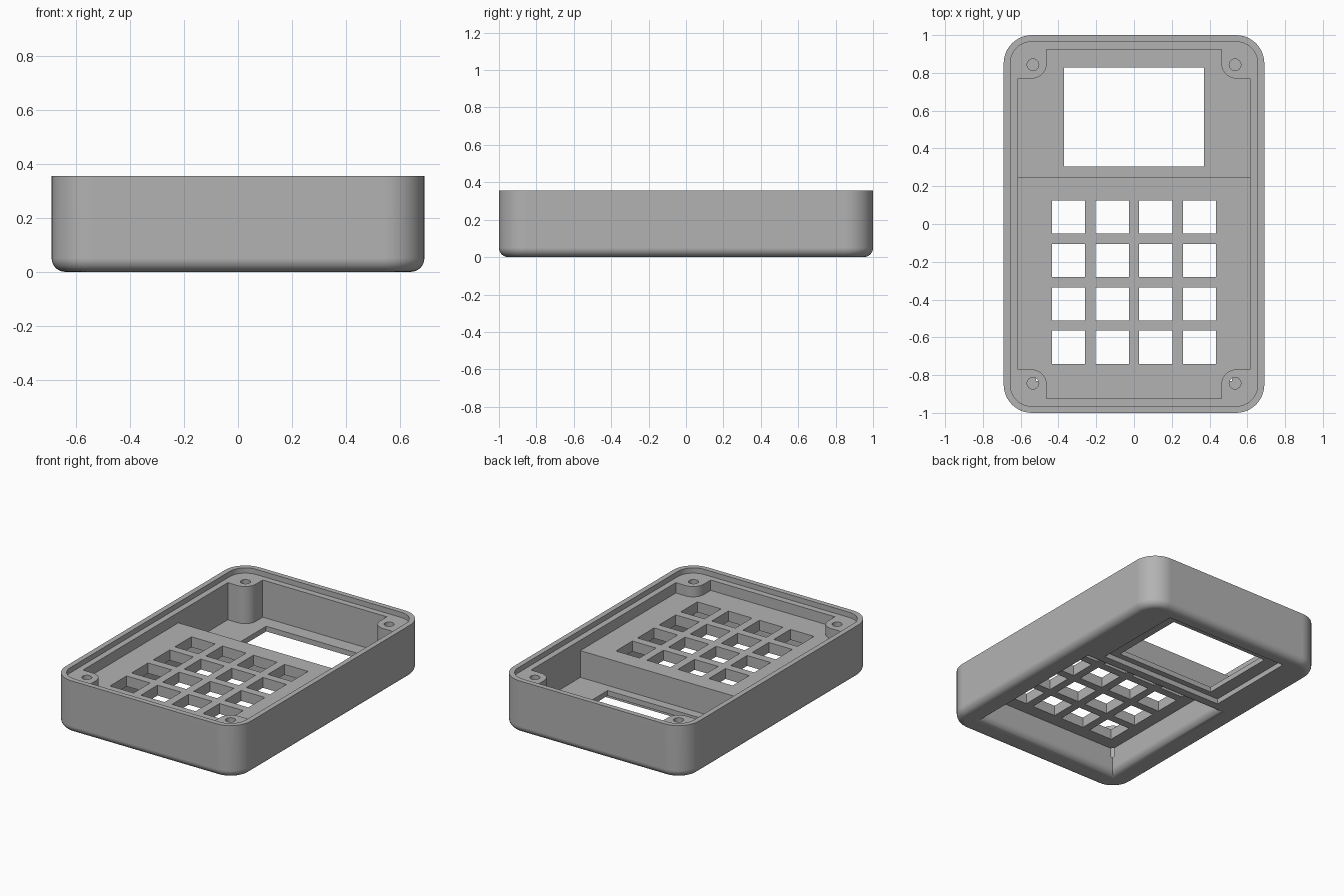
import bpy
import bmesh
from math import sin, cos, pi, radians

if "Cube" in bpy.data.objects:
    bpy.data.objects.remove(bpy.data.objects["Cube"], do_unlink=True)

grey = bpy.data.materials.new("plain grey")
grey.use_nodes = True
grey.diffuse_color = (0.45, 0.45, 0.45, 1)
grey.node_tree.nodes["Principled BSDF"].inputs["Base Color"].default_value = (0.45, 0.45, 0.45, 1)

HEIGHT = 0.355     # rim height
WALL = 0.07        # floor and plate thickness
LEDGE = 0.32       # lid ledge and post tops
DECK = 0.25        # top of the keypad deck
DECK_END = 0.245   # back edge of the keypad deck
FILLET = 0.05
ABOVE = HEIGHT + 0.1


def arc(cx, cy, r, a0, a1, n=12):
    return [(cx + r * cos(radians(a0 + (a1 - a0) * i / n)),
             cy + r * sin(radians(a0 + (a1 - a0) * i / n))) for i in range(n + 1)]


def rounded_rect(hx, hy, r):
    pts = []
    for k, (sx, sy) in enumerate([(1, 1), (-1, 1), (-1, -1), (1, -1)]):
        pts += arc(sx * (hx - r), sy * (hy - r), r, 90 * k, 90 * k + 90)
    return pts


def rect(x0, x1, y0, y1):
    return [(x0, y0), (x1, y0), (x1, y1), (x0, y1)]


def loft(name, layers):
    """Closed solid through outlines given as (z, points), bottom first."""
    bm = bmesh.new()
    rings = [[bm.verts.new((x, y, z)) for x, y in pts] for z, pts in layers]
    for low, high in zip(rings, rings[1:]):
        for i in range(len(low)):
            j = (i + 1) % len(low)
            bm.faces.new((low[i], low[j], high[j], high[i]))
    bm.faces.new(rings[0][::-1])
    bm.faces.new(rings[-1])
    bmesh.ops.recalc_face_normals(bm, faces=bm.faces)
    mesh = bpy.data.meshes.new(name)
    bm.to_mesh(mesh)
    bm.free()
    obj = bpy.data.objects.new(name, mesh)
    bpy.context.collection.objects.link(obj)
    mesh.materials.append(grey)
    return obj


def prism(name, pts, z0, z1):
    return loft(name, [(z0, pts), (z1, pts)])


def post_corner(sx, sy, hx=0.615, hy=0.923, size=0.153, r=0.08):
    """Cavity outline around one corner post, from its x side to its y side."""
    cx, cy = hx - size + r, hy - size + r
    pts = [(hx, hy - size)] + arc(cx, cy, r, 270, 180) + [(hx - size, hy)]
    pts = [(sx * x, sy * y) for x, y in pts]
    return pts if sx * sy > 0 else pts[::-1]


# Outer shell, with rounded bottom edge
steps = [i / 8 * pi / 2 for i in range(9)]
shell_layers = []
for t in steps:
    inset = FILLET * (1 - sin(t))
    shell_layers.append((FILLET * (1 - cos(t)),
                         rounded_rect(0.69 - inset, 1 - inset, 0.15 - inset)))
shell_layers.append((HEIGHT, rounded_rect(0.69, 1, 0.15)))
case = loft("case_shell", shell_layers)

cutters = []

# Lid recess and cavities around the corner posts
cutters.append(prism("lid_recess", rounded_rect(0.655, 0.965, 0.115), LEDGE, ABOVE))
back = post_corner(1, 1) + post_corner(-1, 1)
front = post_corner(-1, -1) + post_corner(1, -1)
cutters.append(prism("upper_cavity", back + front, DECK, ABOVE))
deep = back + [(-0.615, DECK_END), (0.615, DECK_END)]
cutters.append(prism("screen_cavity", deep, WALL, ABOVE))

# Keypad pocket underneath, with a rounded rim
pocket_layers = []
for z, grow in ([(-0.05, FILLET)]
                + [(FILLET * (1 - cos(t)), FILLET * (1 - sin(t))) for t in steps]
                + [(DECK - WALL, 0)]):
    pocket_layers.append((z, rect(-0.52 - grow, 0.52 + grow, -0.83 - grow, 0.175 + grow)))
cutters.append(loft("keypad_pocket", pocket_layers))

# Screen window and its shallow outer frame
cutters.append(prism("screen_window", rect(-0.37, 0.37, 0.305, 0.828), -0.1, ABOVE))
cutters.append(prism("screen_frame", rect(-0.46, 0.46, 0.265, 0.9), -0.1, WALL / 2))

# Keypad openings
for col in range(4):
    for row in range(4):
        x = (col - 1.5) * 0.231
        y = 0.037 - row * 0.23
        cutters.append(prism("key_opening",
                             rect(x - 0.088, x + 0.088, y - 0.088, y + 0.088), 0.1, ABOVE))

# Screw holes in the posts
for sx in (-1, 1):
    for sy in (-1, 1):
        hole = arc(sx * 0.535, sy * 0.843, 0.031, 0, 345, 23)
        cutters.append(prism("screw_hole", hole, 0.12, ABOVE))

# Cut everything out of the shell
bpy.context.view_layer.objects.active = case
case.select_set(True)
for cutter in cutters:
    cutter.hide_render = True
    cut = case.modifiers.new("cut", "BOOLEAN")
    cut.operation = "DIFFERENCE"
    cut.solver = "EXACT"
    cut.object = cutter
    bpy.ops.object.modifier_apply(modifier=cut.name)
    bpy.data.objects.remove(cutter, do_unlink=True)

bpy.ops.object.shade_smooth_by_angle(angle=radians(30))
weighted = case.modifiers.new("even_shading", "WEIGHTED_NORMAL")
weighted.keep_sharp = True
